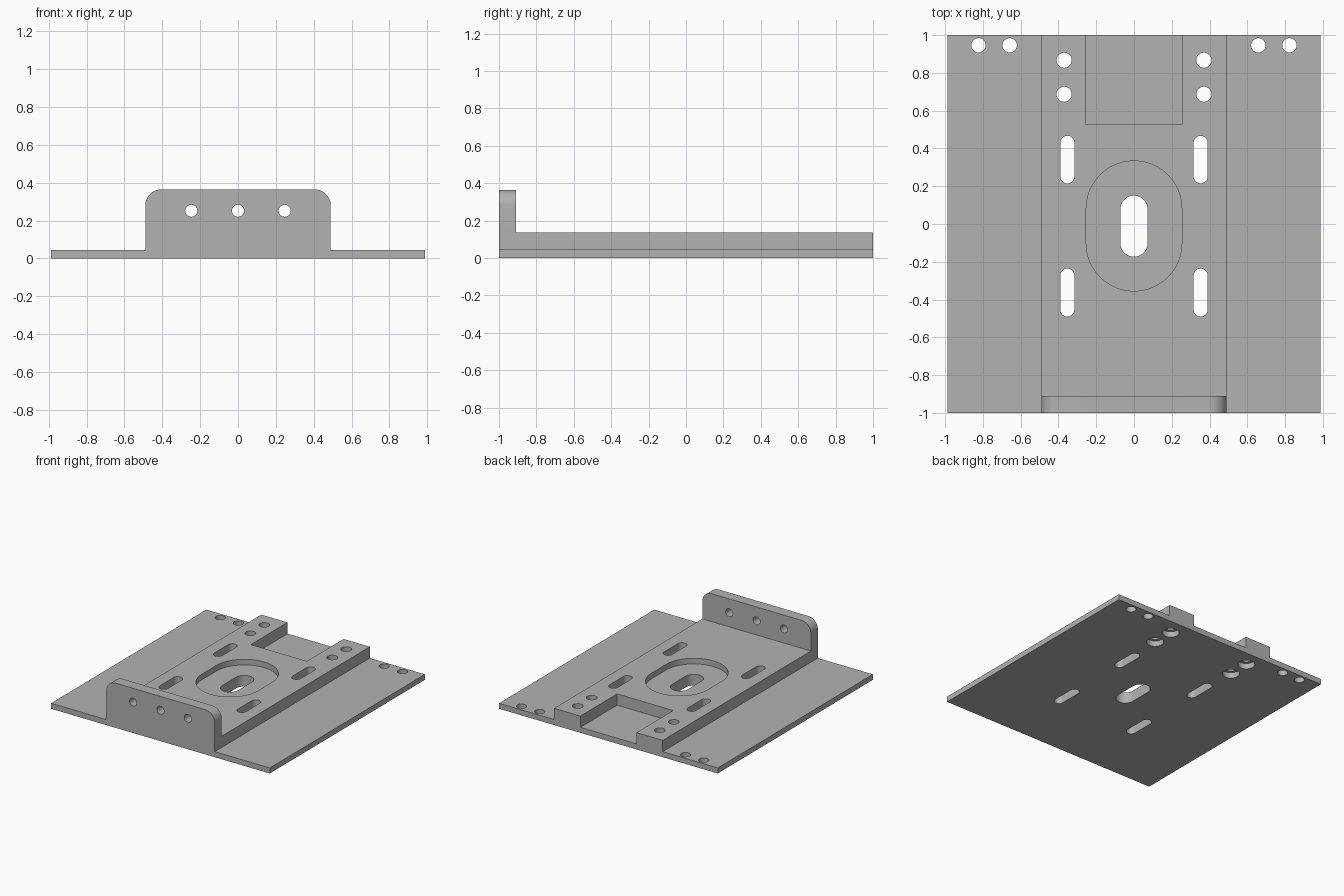
import bpy, bmesh, math
from mathutils import Vector

cube = bpy.data.objects.get("Cube")
if cube:
    bpy.data.objects.remove(cube, do_unlink=True)

# Main sizes
PLATE_X, RAISED_X = 0.987, 0.49
PLATE_Z, RAISED_Z, FLANGE_Z = 0.045, 0.137, 0.365
FLANGE_BACK = -0.91
OVER = 0.1

grey = bpy.data.materials.new("grey metal")
grey.use_nodes = True
colour = (0.448, 0.448, 0.448, 1)
grey.diffuse_color = colour
grey.node_tree.nodes["Principled BSDF"].inputs["Base Color"].default_value = colour


def prism(name, points, offset):
    """Extrude a closed 3D outline by an offset vector."""
    bm = bmesh.new()
    face = bm.faces.new([bm.verts.new(p) for p in points])
    result = bmesh.ops.extrude_face_region(bm, geom=[face])
    moved = [g for g in result["geom"] if isinstance(g, bmesh.types.BMVert)]
    bmesh.ops.translate(bm, verts=moved, vec=Vector(offset))
    bmesh.ops.recalc_face_normals(bm, faces=bm.faces)
    mesh = bpy.data.meshes.new(name)
    bm.to_mesh(mesh)
    bm.free()
    mesh.materials.append(grey)
    obj = bpy.data.objects.new(name, mesh)
    bpy.context.collection.objects.link(obj)
    return obj


def arc(cx, cy, r, start, end, steps):
    angles = [math.radians(start + (end - start) * i / steps) for i in range(steps + 1)]
    return [(cx + r * math.cos(a), cy + r * math.sin(a)) for a in angles]


def combine(target, tool, operation):
    """Apply a boolean and remove its tool."""
    tool.hide_render = True
    mod = target.modifiers.new(operation, "BOOLEAN")
    mod.object, mod.operation, mod.solver = tool, operation, "EXACT"
    bpy.context.view_layer.objects.active = target
    bpy.ops.object.modifier_apply(modifier=mod.name)
    bpy.data.objects.remove(tool, do_unlink=True)


def cut_slot(x, y0, y1, r, z0=-OVER, z1=0.5):
    """Cut a vertical hole, lengthened along y when y0 and y1 differ."""
    if y1 > y0:
        outline = arc(x, y1 - r, r, 0, 180, 24) + arc(x, y0 + r, r, 180, 360, 24)
    else:
        outline = arc(x, y0, r, 0, 360, 40)[:-1]
    tool = prism("slot_cutter", [(px, py, z0) for px, py in outline], (0, 0, z1 - z0))
    combine(base, tool, "DIFFERENCE")


# Stepped base: wide thin plate with a raised centre
half = [(PLATE_X, 0), (PLATE_X, PLATE_Z), (RAISED_X, PLATE_Z), (RAISED_X, RAISED_Z)]
section = half + [(-x, z) for x, z in reversed(half)]
base = prism("mounting_plate", [(x, -1, z) for x, z in section], (0, 2, 0))

# Upright front flange with rounded top corners
R = 0.085
outline = ([(-RAISED_X, 0), (RAISED_X, 0)]
           + arc(RAISED_X - R, FLANGE_Z - R, R, 0, 90, 14)
           + arc(R - RAISED_X, FLANGE_Z - R, R, 90, 180, 14))
flange = prism("flange", [(x, -1, z) for x, z in outline], (0, FLANGE_BACK + 1, 0))
combine(base, flange, "UNION")

# Flange holes
for x in (-0.247, 0, 0.247):
    ring = arc(x, 0.252, 0.032, 0, 360, 32)[:-1]
    tool = prism("flange_hole_cutter", [(px, -1 - OVER, pz) for px, pz in ring], (0, 0.3, 0))
    combine(base, tool, "DIFFERENCE")

# Rear notch down to the plate
corners = [(-0.253, 0.527), (0.253, 0.527), (0.253, 1 + OVER), (-0.253, 1 + OVER)]
notch = prism("notch_cutter", [(x, y, PLATE_Z) for x, y in corners], (0, 0, 0.3))
combine(base, notch, "DIFFERENCE")

# Oval recess and its through slot
cut_slot(0, -0.355, 0.334, 0.253, z0=0.091)
cut_slot(0, -0.173, 0.15, 0.072)

# Mirrored slots, counterbored holes and plate corner holes
for side in (-1, 1):
    for y0, y1 in ((0.215, 0.467), (-0.49, -0.236)):
        cut_slot(side * 0.353, y0, y1, 0.037)
    for y in (0.687, 0.867):
        cut_slot(side * 0.37, y, y, 0.04)
        cut_slot(side * 0.37, y, y, 0.064, z1=0.046)
    for x in (0.658, 0.823):
        cut_slot(side * x, 0.946, 0.946, 0.038)

# Smooth curved walls, crisp edges
bpy.ops.object.select_all(action="DESELECT")
base.select_set(True)
bpy.context.view_layer.objects.active = base
bpy.ops.object.shade_smooth_by_angle(angle=math.radians(30))
